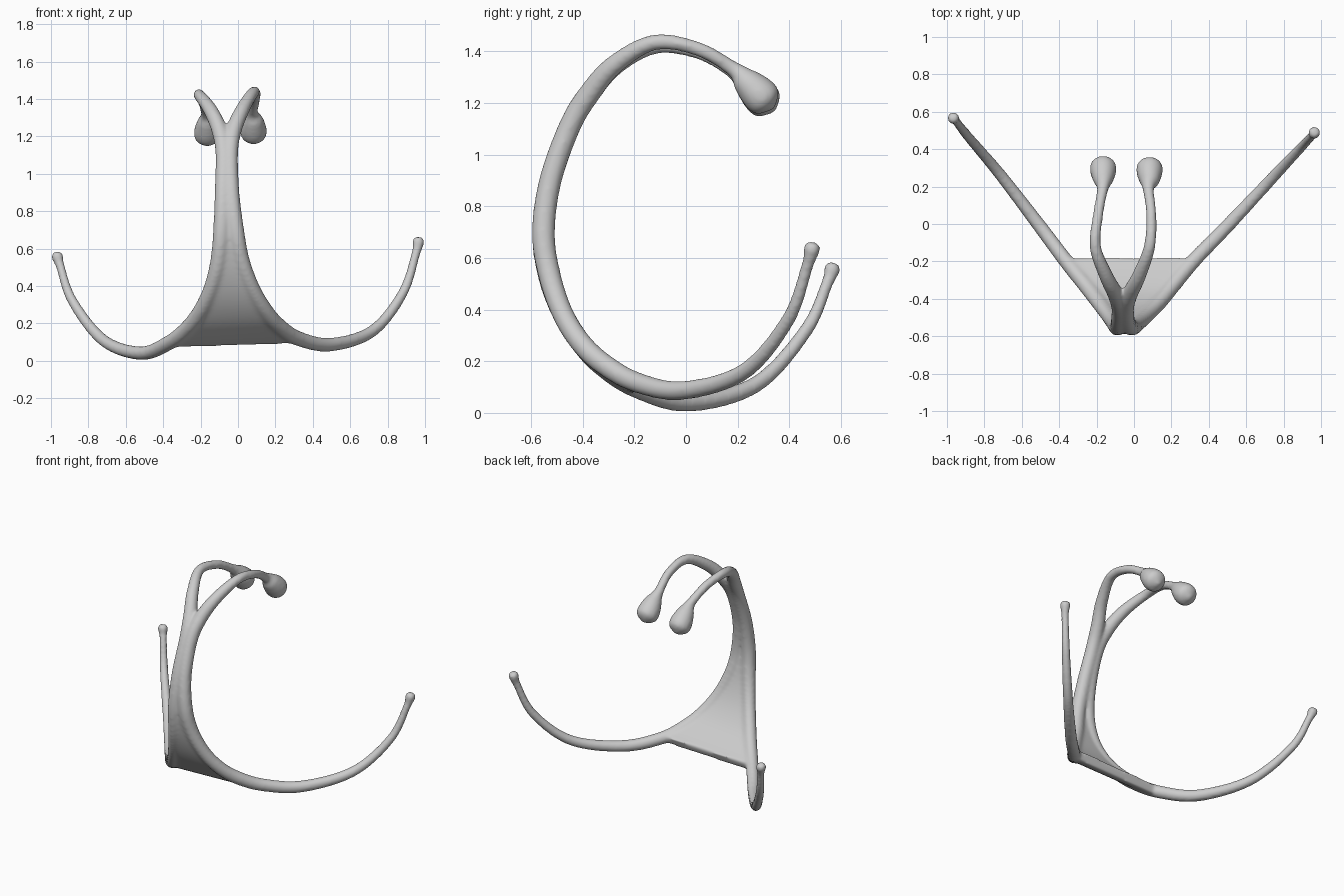
import bpy, bmesh, math
from mathutils import Vector


def spline(pts, steps=10):
    """Catmull-Rom samples through (x, y, z, radius) points."""
    p = [Vector(q) for q in pts]
    p = [2 * p[0] - p[1]] + p + [2 * p[-1] - p[-2]]
    out = []
    for a, b, c, d in zip(p, p[1:], p[2:], p[3:]):
        for i in range(steps):
            t = i / steps
            out.append(0.5 * (2 * b + (c - a) * t + (2 * a - 5 * b + 4 * c - d) * t * t
                              + (3 * b - a - 3 * c + d) * t ** 3))
    return out + [p[-2]]


def tube(bm, samples, sides=20):
    """Round tube with varying radius along the samples, capped at both ends."""
    rings, normal = [], Vector((1, 0.3, 0.2))
    for i, s in enumerate(samples):
        a, b = samples[max(i - 1, 0)], samples[min(i + 1, len(samples) - 1)]
        tan = (b.xyz - a.xyz).normalized()
        normal = (normal - tan * normal.dot(tan)).normalized()
        side = tan.cross(normal)
        r = max(s.w, 0.004)
        rings.append([bm.verts.new(s.xyz + r * (normal * math.cos(k * math.tau / sides)
                                                + side * math.sin(k * math.tau / sides)))
                      for k in range(sides)])
    for r0, r1 in zip(rings, rings[1:]):
        for k in range(sides):
            n = (k + 1) % sides
            bm.faces.new((r0[k], r0[n], r1[n], r1[k]))
    bm.faces.new(rings[0][::-1])
    bm.faces.new(rings[-1])


# Each strand runs arm tip -> arm -> half of the stem -> prong -> teardrop end
left = spline([
    (-0.968, 0.575, 0.580, 0.022), (-0.965, 0.566, 0.555, 0.033), (-0.950, 0.548, 0.505, 0.024),
    (-0.885, 0.465, 0.320, 0.027), (-0.720, 0.270, 0.110, 0.032), (-0.520, 0.010, 0.041, 0.037),
    (-0.370, -0.190, 0.096, 0.040), (-0.265, -0.320, 0.180, 0.042), (-0.195, -0.410, 0.275, 0.042),
    (-0.142, -0.480, 0.390, 0.042), (-0.105, -0.530, 0.530, 0.044), (-0.088, -0.552, 0.700, 0.045),
    (-0.081, -0.525, 0.900, 0.044), (-0.078, -0.450, 1.110, 0.043), (-0.100, -0.375, 1.235, 0.043),
    (-0.150, -0.275, 1.345, 0.038), (-0.207, -0.120, 1.420, 0.031), (-0.192, 0.050, 1.397, 0.028),
    (-0.168, 0.185, 1.322, 0.031), (-0.165, 0.240, 1.272, 0.056), (-0.165, 0.290, 1.222, 0.071),
    (-0.165, 0.322, 1.190, 0.060), (-0.165, 0.346, 1.166, 0.004)])
right = spline([
    (0.968, 0.494, 0.660, 0.022), (0.964, 0.488, 0.635, 0.033), (0.950, 0.470, 0.570, 0.024),
    (0.880, 0.395, 0.360, 0.027), (0.720, 0.225, 0.160, 0.032), (0.500, -0.010, 0.087, 0.037),
    (0.325, -0.190, 0.118, 0.040), (0.215, -0.320, 0.190, 0.042), (0.142, -0.410, 0.275, 0.042),
    (0.075, -0.480, 0.390, 0.042), (0.018, -0.530, 0.540, 0.044), (-0.012, -0.552, 0.700, 0.045),
    (-0.036, -0.525, 0.900, 0.044), (-0.042, -0.450, 1.110, 0.043), (-0.022, -0.375, 1.235, 0.043),
    (0.028, -0.275, 1.350, 0.038), (0.083, -0.120, 1.435, 0.031), (0.092, 0.050, 1.408, 0.028),
    (0.077, 0.185, 1.330, 0.031), (0.082, 0.235, 1.282, 0.056), (0.083, 0.285, 1.232, 0.071),
    (0.083, 0.317, 1.200, 0.060), (0.083, 0.341, 1.176, 0.004)])

bm = bmesh.new()
tube(bm, left)
tube(bm, right)

# Web stretched between the strands, from the arm roots up into the stem
N, half = 12, 0.03
rows = [(l.xyz, r.xyz) for l, r in zip(left, right)
        if l.y < -0.175 and r.y < -0.175 and l.z < 1.12]
grids = []
for sign in (1, -1):
    grid = []
    for i, (l, r) in enumerate(rows):
        l0, r0 = rows[max(i - 1, 0)]
        l1, r1 = rows[min(i + 1, len(rows) - 1)]
        n = (l1 + r1 - l0 - r0).cross(Vector((1, 0, 0))).normalized()
        grid.append([bm.verts.new(l.lerp(r, k / N) + n * half * sign) for k in range(N + 1)])
    grids.append(grid)
front, back = grids
for i in range(len(rows) - 1):
    for k in range(N):
        for g in grids:
            bm.faces.new((g[i][k], g[i][k + 1], g[i + 1][k + 1], g[i + 1][k]))
    for k in (0, N):
        bm.faces.new((front[i][k], front[i + 1][k], back[i + 1][k], back[i][k]))
for i in (0, len(rows) - 1):
    for k in range(N):
        bm.faces.new((front[i][k], front[i][k + 1], back[i][k + 1], back[i][k]))
bmesh.ops.recalc_face_normals(bm, faces=bm.faces[:])

mesh = bpy.data.meshes.new("forked_hook")
bm.to_mesh(mesh)
bm.free()
hook = bpy.data.objects.new("forked_hook", mesh)
bpy.context.collection.objects.link(hook)

# Fuse the strands and web into one smooth skin
remesh = hook.modifiers.new("fuse", 'REMESH')
remesh.mode = 'VOXEL'
remesh.voxel_size = 0.01
remesh.use_smooth_shade = True
smooth = hook.modifiers.new("soften", 'SMOOTH')
smooth.factor = 0.5
smooth.iterations = 10
